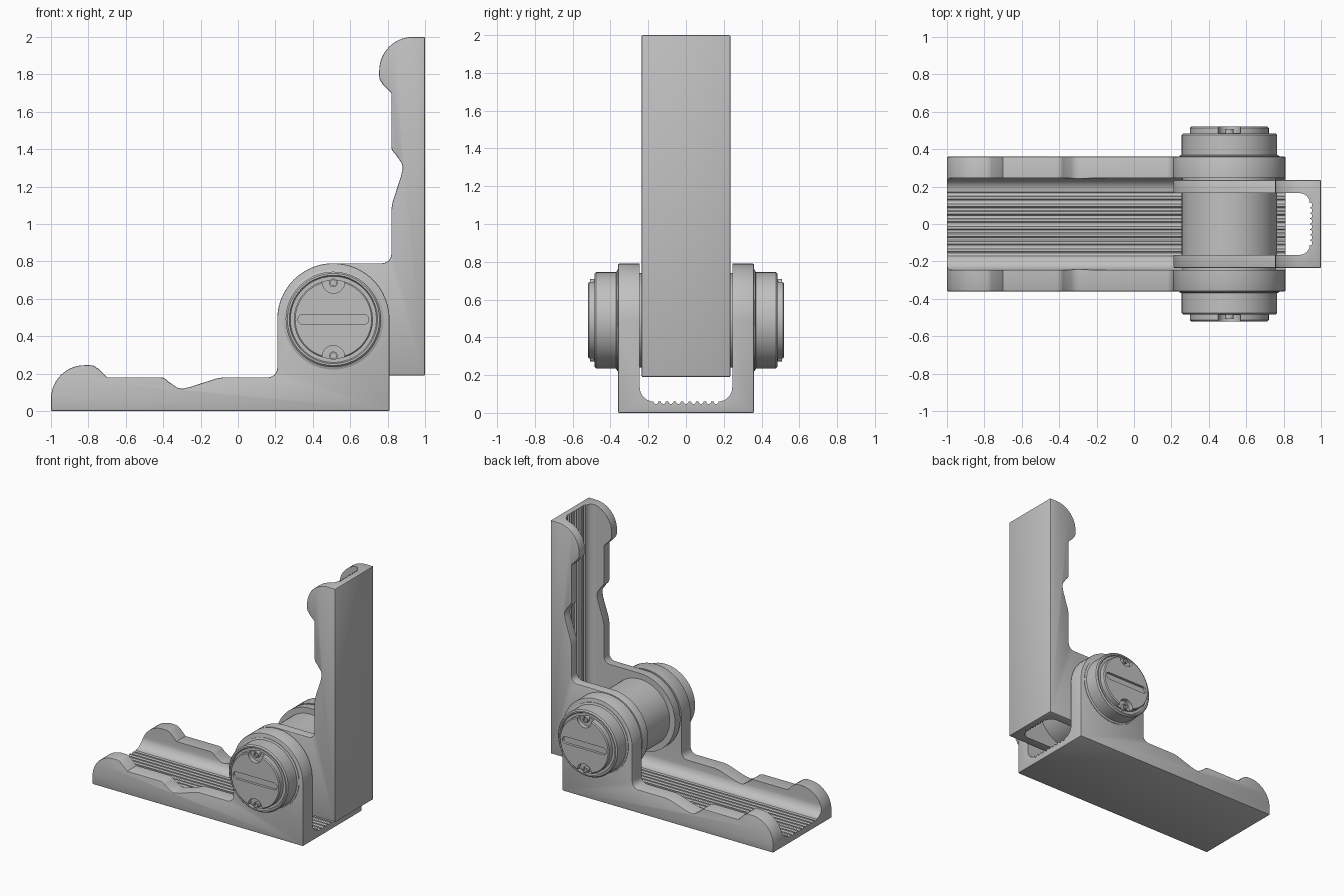
import bpy, bmesh, math
from mathutils import Vector

cube = bpy.data.objects.get("Cube")
if cube:
    bpy.data.objects.remove(cube, do_unlink=True)

grey = bpy.data.materials.new("satin grey")
grey.use_nodes = True
COLOUR = (0.53, 0.53, 0.53, 1)
grey.diffuse_color = COLOUR
grey.node_tree.nodes["Principled BSDF"].inputs["Base Color"].default_value = COLOUR

PX, PZ = 0.51, 0.49     # hinge axis, parallel to y
HUB = 0.30


def arc(cx, cy, r, a0, a1, n=12):
    steps = [math.radians(a0 + (a1 - a0) * i / n) for i in range(n + 1)]
    return [(cx + r * math.cos(a), cy + r * math.sin(a)) for a in steps]


def prism(name, pts, t0, t1, place):
    """Extrude a 2D outline from t0 to t1; place maps (u, v, t) to space."""
    bm = bmesh.new()
    ends = [[bm.verts.new(place(u, v, t)) for u, v in pts] for t in (t0, t1)]
    for ring in ends:
        bm.faces.new(ring)
    for i in range(len(pts)):
        j = (i + 1) % len(pts)
        bm.faces.new((ends[0][i], ends[0][j], ends[1][j], ends[1][i]))
    return finish(name, bm)


def lathe(name, profile, side=1, x=PX, z=PZ, steps=72):
    """Spin a (radius, y) profile about a line parallel to y."""
    bm = bmesh.new()
    verts = [bm.verts.new((x + r, side * y, z)) for r, y in profile]
    edges = [bm.edges.new(pair) for pair in zip(verts, verts[1:])]
    bmesh.ops.spin(bm, geom=verts + edges, cent=(x, 0, z), axis=(0, 1, 0),
                   angle=math.tau, steps=steps)
    bmesh.ops.remove_doubles(bm, verts=bm.verts, dist=0.0002)
    return finish(name, bm)


def finish(name, bm):
    bmesh.ops.recalc_face_normals(bm, faces=bm.faces)
    mesh = bpy.data.meshes.new(name)
    bm.to_mesh(mesh)
    bm.free()
    mesh.materials.append(grey)
    obj = bpy.data.objects.new(name, mesh)
    bpy.context.collection.objects.link(obj)
    return obj


def activate(obj):
    bpy.ops.object.select_all(action="DESELECT")
    obj.select_set(True)
    bpy.context.view_layer.objects.active = obj


def bevel(obj, width):
    mod = obj.modifiers.new("edge", "BEVEL")
    mod.width, mod.segments, mod.limit_method = width, 2, "ANGLE"
    mod.angle_limit = math.radians(50)
    activate(obj)
    bpy.ops.object.modifier_apply(modifier=mod.name)


def cut(obj, cutter):
    mod = obj.modifiers.new("cut", "BOOLEAN")
    mod.operation, mod.object, mod.solver = "DIFFERENCE", cutter, "EXACT"
    activate(obj)
    bpy.ops.object.modifier_apply(modifier=mod.name)
    bpy.data.objects.remove(cutter, do_unlink=True)


def smooth(obj):
    activate(obj)
    bpy.ops.object.shade_smooth_by_angle(angle=math.radians(30))


# Side outline shared by both channels: rounded tip, waisted rail, round hub
outline = [(-1, 0), (0.81, 0)]
outline += arc(PX, PZ, HUB, 0, 180, 40)
outline += arc(0.16, 0.23, 0.05, 0, -90, 8)
outline += [(-0.08, 0.18), (-0.12, 0.173), (-0.25, 0.13)]
outline += arc(-0.30, 0.18, 0.06, -70, -130, 6)
outline += arc(-0.415, 0.13, 0.05, 35, 90, 6)
outline += [(-0.70, 0.18), (-0.745, 0.225)]
outline += arc(-0.79, 0.195, 0.05, 45, 90, 5)
outline += arc(-0.82, 0.065, 0.18, 90, 180, 16)


def channel_section(w, floor, r, grooves, pitch):
    """Open trough section with filleted corners and fluted floor."""
    pts = [(-w, 1.5)] + arc(-w + r, floor + r, r, 180, 270, 8)
    for i in range(grooves):
        y = (i - (grooves - 1) / 2) * pitch
        pts += arc(y, floor, 0.013, 180, 360, 6)
    pts += arc(w - r, floor + r, r, 270, 360, 8) + [(w, 1.5)]
    return pts


def flat(u, v, t):
    return Vector((u, t, v))


def upright(u, v, t):
    return Vector((1 - v, t, 1 - u))


def channel(name, outer, inner, radius, grooves, pitch, place):
    body = prism(name, outline, -outer, outer, place)
    bevel(body, 0.006)
    section = channel_section(inner, 0.06, radius, grooves, pitch)
    trough = prism("trough_cutter", section, -1.1, 1.1,
                   lambda u, v, t: place(t, v, u))
    cut(body, trough)
    smooth(body)


channel("base_channel", 0.36, 0.245, 0.075, 9, 0.04, flat)
channel("upright_arm", 0.235, 0.165, 0.055, 8, 0.029, upright)

# Hinge barrel between the arm walls, and the axle through everything
smooth(lathe("hinge_barrel", [(0, -0.17), (0.255, -0.17), (0.255, 0.17), (0, 0.17)]))
smooth(lathe("hinge_axle", [(0, -0.35), (0.25, -0.35), (0.25, 0.35), (0, 0.35)]))

# End caps: flange, drum, ring groove and raised disc
cap_profile = [(0, 0.34), (0.268, 0.34), (0.268, 0.364), (0.255, 0.37),
               (0.255, 0.476), (0.246, 0.485), (0.236, 0.485), (0.23, 0.474),
               (0.211, 0.474), (0.211, 0.513), (0.204, 0.52), (0, 0.52)]
slot = arc(PX + 0.162, PZ, 0.027, -90, 90) + arc(PX - 0.162, PZ, 0.027, 90, 270)
for side, label in ((-1, "front"), (1, "back")):
    cap = lathe(label + "_cap", cap_profile, side)
    cut(cap, prism("slot_cutter", slot, side * 0.50, side * 0.6, flat))
    for end, height in ((1, "upper"), (-1, "lower")):
        z = PZ + end * 0.2
        # Half-round pocket with a small hollow pin in it
        pocket = arc(PX, z, 0.06, 0, -180 * end, 16)
        pocket += [(PX - 0.06, z + end * 0.03), (PX + 0.06, z + end * 0.03)]
        cut(cap, prism("pocket_cutter", pocket, side * 0.486, side * 0.6, flat))
        pin = [(0, 0.47), (0.023, 0.47), (0.023, 0.508), (0.015, 0.508),
               (0.015, 0.495), (0, 0.495)]
        smooth(lathe(f"{label}_{height}_pin", pin, side, PX, z - end * 0.005, 24))
    smooth(cap)
